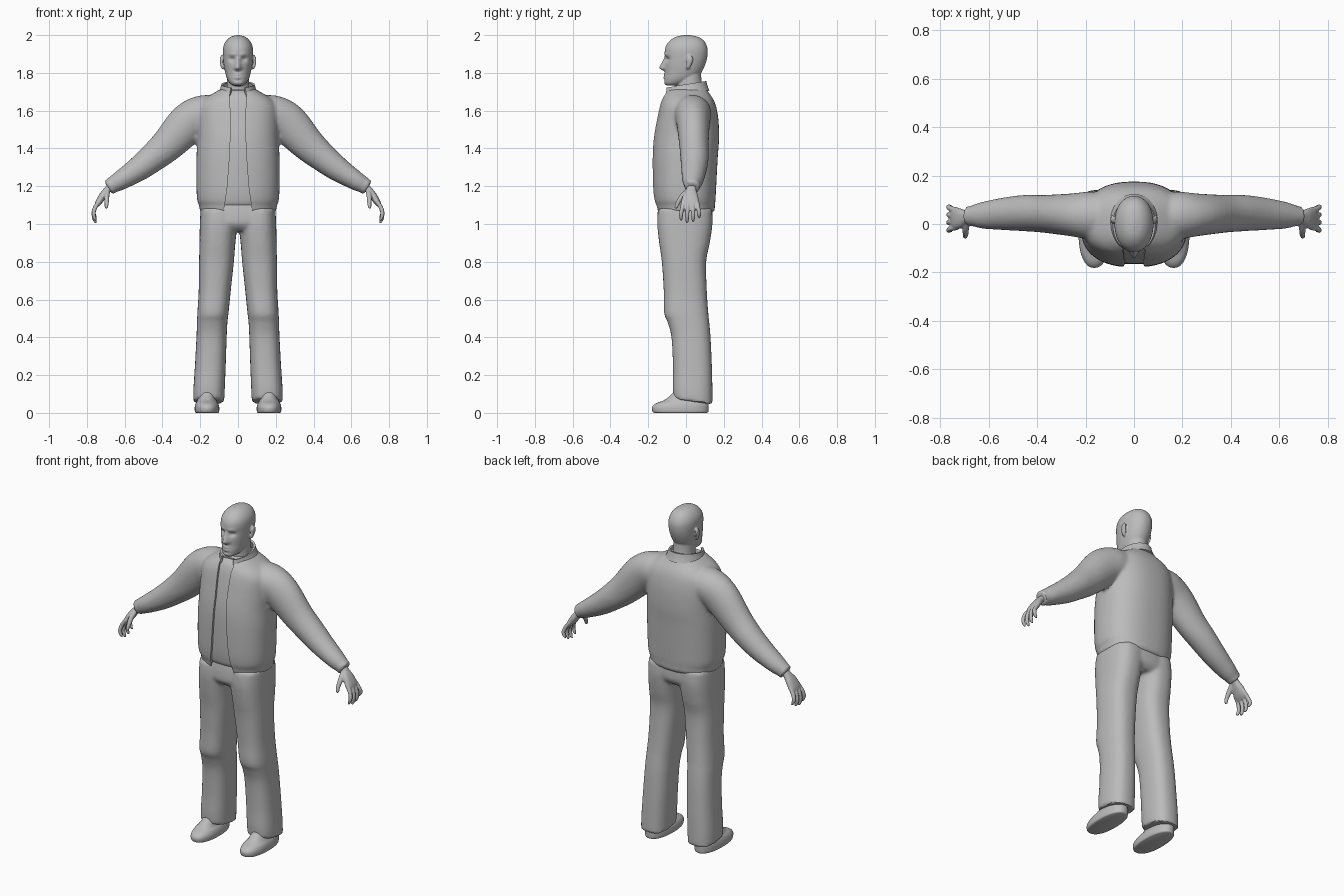
import bpy, bmesh, math
from mathutils import Vector

if "Cube" in bpy.data.objects:
    bpy.data.objects.remove(bpy.data.objects["Cube"])

skin = bpy.data.materials.new("plain grey")
skin.diffuse_color = (0.5, 0.5, 0.5, 1)
skin.use_nodes = True
skin.node_tree.nodes["Principled BSDF"].inputs["Base Color"].default_value = skin.diffuse_color


def spline(keys, sub):
    """Catmull-Rom through rows of numbers."""
    out = []
    for i in range(len(keys) - 1):
        p = [keys[max(0, min(len(keys) - 1, i + k))] for k in (-1, 0, 1, 2)]
        for s in range(sub):
            t = s / sub
            out.append([0.5 * (2 * b + (c - a) * t + (2 * a - 5 * b + 4 * c - d) * t * t
                        + (3 * b - a - 3 * c + d) * t ** 3) for a, b, c, d in zip(*p)])
    return out + [list(keys[-1])]


def loop(c, a, b, n, e):
    """Superellipse ring around c with half axes a and b."""
    pts = []
    for i in range(n):
        t = 2 * math.pi * i / n
        co, si = math.cos(t), math.sin(t)
        pts.append(c + a * math.copysign(abs(co) ** (2 / e), co)
                   + b * math.copysign(abs(si) ** (2 / e), si))
    return pts


def skin_loops(bm, loops):
    rows = [[bm.verts.new(p) for p in l] for l in loops]
    n = len(rows[0])
    for r, q in zip(rows, rows[1:]):
        for i in range(n):
            bm.faces.new((r[i], r[(i + 1) % n], q[(i + 1) % n], q[i]))
    bm.faces.new(rows[0][::-1])
    bm.faces.new(rows[-1])


def stack(bm, keys, side=1, n=48, e=2.3, sub=5, warp=None):
    """Level rings: z, x min, x max, y front, y back, slope along y."""
    loops = []
    for z, x0, x1, yf, yb, sl in spline([tuple(k) + (0,) * (6 - len(k)) for k in keys], sub):
        pts = loop(Vector((side * (x0 + x1) / 2, (yf + yb) / 2, z)),
                   Vector((side * (x1 - x0) / 2, 0, 0)), Vector((0, (yb - yf) / 2, 0)), n, e)
        for p in pts:
            p.z += sl * p.y
            if warp:
                warp(p)
        loops.append(pts)
    skin_loops(bm, loops)


def tube(bm, keys, side=1, n=24, e=2, sub=5):
    """Limb: x, y, z, radius along y, radius across."""
    rows = spline(keys, sub)
    loops = []
    for i, (x, y, z, ry, rn) in enumerate(rows):
        t = Vector(rows[min(i + 1, len(rows) - 1)][:3]) - Vector(rows[max(i - 1, 0)][:3])
        across = t.cross(Vector((0, 1, 0))).normalized()
        along = across.cross(t).normalized()
        pts = loop(Vector((x, y, z)), along * ry, across * rn, n, e)
        loops.append([Vector((side * p.x, p.y, p.z)) for p in pts])
    skin_loops(bm, loops)


def finish(name, bm, voxel=0, smooth=0, cutter=None, thick=0, angle=40):
    bmesh.ops.recalc_face_normals(bm, faces=bm.faces)
    me = bpy.data.meshes.new(name)
    bm.to_mesh(me)
    bm.free()
    ob = bpy.data.objects.new(name, me)
    bpy.context.collection.objects.link(ob)
    if voxel:
        m = ob.modifiers.new("fuse", 'REMESH')
        m.mode, m.voxel_size = 'VOXEL', voxel
    if smooth:
        m = ob.modifiers.new("soften", 'SMOOTH')
        m.factor, m.iterations = 0.5, smooth
    if cutter:
        m = ob.modifiers.new("opening", 'BOOLEAN')
        m.operation, m.object, m.solver = 'DIFFERENCE', cutter, 'EXACT'
    if thick:
        m = ob.modifiers.new("cloth", 'SOLIDIFY')
        m.thickness, m.offset = thick, 0
    dg = bpy.context.evaluated_depsgraph_get()
    ob.data = bpy.data.meshes.new_from_object(ob.evaluated_get(dg))
    ob.modifiers.clear()
    ob.data.materials.clear()
    ob.data.materials.append(skin)
    bpy.ops.object.select_all(action='DESELECT')
    ob.select_set(True)
    bpy.context.view_layer.objects.active = ob
    bpy.ops.object.shade_smooth_by_angle(angle=math.radians(angle))
    return ob


# head with nose, eye sockets and lips pushed into the face
def face(p):
    if p.y > -0.04:
        return
    g = lambda v, c, s: math.exp(-((v - c) / s) ** 2)
    x, z = p.x, p.z
    ramp = max(0, min(1, (1.89 - z) / 0.06)) * max(0, min(1, (z - 1.808) / 0.014))
    p.y -= 0.030 * ramp * g(x, 0, 0.009 + 0.008 * ramp)
    p.y += 0.014 * g(abs(x), 0.031, 0.016) * g(z, 1.872, 0.012)
    p.y -= 0.005 * g(z, 1.898, 0.009) * g(abs(x), 0.028, 0.025)
    p.y -= 0.006 * g(x, 0, 0.02) * (g(z, 1.791, 0.006) + g(z, 1.775, 0.006))
    p.y += 0.004 * g(x, 0, 0.02) * g(z, 1.76, 0.006)


bm = bmesh.new()
head = [(1.732, .022, -.10, -.05), (1.745, .042, -.115, 0), (1.77, .058, -.115, .05),
        (1.80, .067, -.112, .08), (1.84, .075, -.112, .10), (1.88, .079, -.111, .112),
        (1.92, .080, -.112, .115), (1.95, .074, -.102, .107), (1.975, .058, -.08, .09),
        (1.992, .036, -.05, .06), (2.0, .008, -.01, .02)]
stack(bm, [(z, -w, w, f, b) for z, w, f, b in head], n=96, e=2.15, sub=8, warp=face)
neck = [(1.64, .075, -.06, .10), (1.70, .062, -.052, .092), (1.76, .058, -.05, .082),
        (1.82, .055, -.04, .08)]
stack(bm, [(z, -w, w, f, b) for z, w, f, b in neck], e=2)
for s in (1, -1):  # ears
    tube(bm, [(.075, .01, 1.822, .006, .006), (.083, .012, 1.832, .011, .008),
              (.089, .018, 1.858, .017, .007), (.089, .02, 1.878, .017, .007),
              (.082, .018, 1.892, .008, .005)], s)
finish("head", bm, 0.0045, 2, angle=60)

# jacket body and sleeves fused, then split open down the front
torso = [(1.06, .195, -.148, .142), (1.075, .203, -.157, .152), (1.10, .206, -.161, .153),
         (1.125, .216, -.170, .156), (1.20, .220, -.177, .160), (1.35, .220, -.178, .168),
         (1.45, .215, -.172, .175), (1.55, .214, -.155, .172), (1.62, .208, -.140, .160),
         (1.66, .180, -.128, .145), (1.69, .135, -.112, .125), (1.715, .09, -.095, .108)]
gap = [(1.0, .095), (1.06, .078), (1.10, .070), (1.20, .056), (1.35, .045), (1.50, .038),
       (1.65, .042), (1.80, .06)]
bm = bmesh.new()
outline = [(-g, z) for z, g in gap] + [(g, z) for z, g in reversed(gap)]
front = bm.faces.new([bm.verts.new((x, -.3, z)) for x, z in outline])
ext = bmesh.ops.extrude_face_region(bm, geom=[front])
bmesh.ops.translate(bm, verts=[v for v in ext['geom'] if isinstance(v, bmesh.types.BMVert)],
                    vec=(0, .225, 0))
cutter = finish("opening_cutter", bm)
cutter.hide_render = True
cutter.hide_set(True)

bm = bmesh.new()
stack(bm, [(z, -w, w, f, b) for z, w, f, b in torso], e=2.4)
for s in (1, -1):
    tube(bm, [(.08, .03, 1.60, .08, .07), (.17, .035, 1.585, .098, .10),
              (.26, .038, 1.535, .088, .108), (.37, .042, 1.422, .078, .090),
              (.45, .045, 1.352, .075, .077), (.53, .042, 1.290, .068, .066),
              (.62, .036, 1.232, .056, .052), (.655, .034, 1.212, .047, .046),
              (.665, .033, 1.206, .043, .043), (.688, .032, 1.192, .042, .042)], s, n=36)
finish("jacket", bm, 0.010, 5, cutter)

# standing collar, open at the front and higher at the back
bm = bmesh.new()
rows = []
for z, w, f, b in [(1.685, .105, -.118, .118), (1.71, .09, -.112, .108), (1.738, .082, -.108, .102)]:
    row = []
    for i in range(41):
        t = -math.pi / 2 + 0.45 + (2 * math.pi - 0.9) * i / 40
        y = (f + b) / 2 + (b - f) / 2 * math.sin(t)
        row.append(bm.verts.new((w * math.cos(t), y, z + 0.17 * y)))
    rows.append(row)
for r, q in zip(rows, rows[1:]):
    for i in range(40):
        bm.faces.new((r[i], r[i + 1], q[i + 1], q[i]))
finish("collar", bm, thick=0.012)

# shirt showing in the opening
bm = bmesh.new()
shirt = [(z, -w * .9, w * .9, f + .013, b - .02) for z, w, f, b in torso if z > 1.09]
stack(bm, shirt[:-1] + [(1.708, -.075, .075, -.075, .095), (1.716, -.066, .066, -.062, .09)], e=2.4)
finish("shirt", bm)

# trousers: hips and both legs fused
bm = bmesh.new()
hips = [(1.12, .18, -.14, .135), (1.06, .195, -.15, .14), (1.0, .198, -.15, .138),
        (.965, .17, -.12, .11)]
stack(bm, [(z, -w, w, f, b) for z, w, f, b in hips], e=2.5)
leg = [(1.08, 0, .198, -.148, .138), (1.0, .003, .202, -.152, .14), (.90, .014, .204, -.142, .126),
       (.80, .022, .206, -.128, .107), (.65, .038, .208, -.118, .110), (.53, .050, .215, -.116, .118),
       (.48, .056, .217, -.097, .123), (.40, .060, .220, -.077, .130), (.25, .065, .228, -.069, .137),
       (.13, .070, .236, -.070, .140, -.06), (.065, .073, .237, -.066, .140, -.14)]
for s in (1, -1):
    stack(bm, leg, s, e=2.5)
finish("trousers", bm, 0.010, 4)

for s, side in ((1, "left"), (-1, "right")):
    # shoe
    bm = bmesh.new()
    stack(bm, [(0, .105, .222, -.165, .11), (.006, .10, .228, -.177, .118), (.03, .099, .229, -.18, .12),
               (.05, .105, .224, -.16, .12), (.068, .115, .215, -.115, .115),
               (.10, .12, .205, -.075, .105), (.14, .125, .2, -.05, .10)], s, e=2.3)
    finish(side + "_shoe", bm)
    # hand: palm, four curled fingers and thumb
    bm = bmesh.new()
    tube(bm, [(.66, .03, 1.21, .026, .02), (.69, .028, 1.182, .026, .019), (.715, .024, 1.15, .040, .020),
              (.738, .022, 1.115, .045, .017), (.75, .022, 1.095, .040, .010)], s, e=2.4)
    for k in range(4):
        y, drop = -.014 + .024 * k, (.012, 0, .006, .024)[k]
        fan = (k - 1.5) * .008
        tube(bm, [(.73, y, 1.125, .011, .011), (.755, y + fan * .4, 1.09, .0115, .0115),
                  (.765, y + fan, 1.05 + drop * .5, .0105, .0105),
                  (.758, y + fan, 1.018 + drop, .009, .009),
                  (.75, y + fan, 1.006 + drop, .004, .004)], s, n=12)
    tube(bm, [(.69, .01, 1.175, .014, .014), (.695, -.02, 1.145, .015, .014),
              (.695, -.042, 1.115, .0115, .0115), (.697, -.052, 1.09, .009, .009),
              (.698, -.054, 1.082, .004, .004)], s, n=12)
    finish(side + "_hand", bm, 0.004, 2, angle=60)
